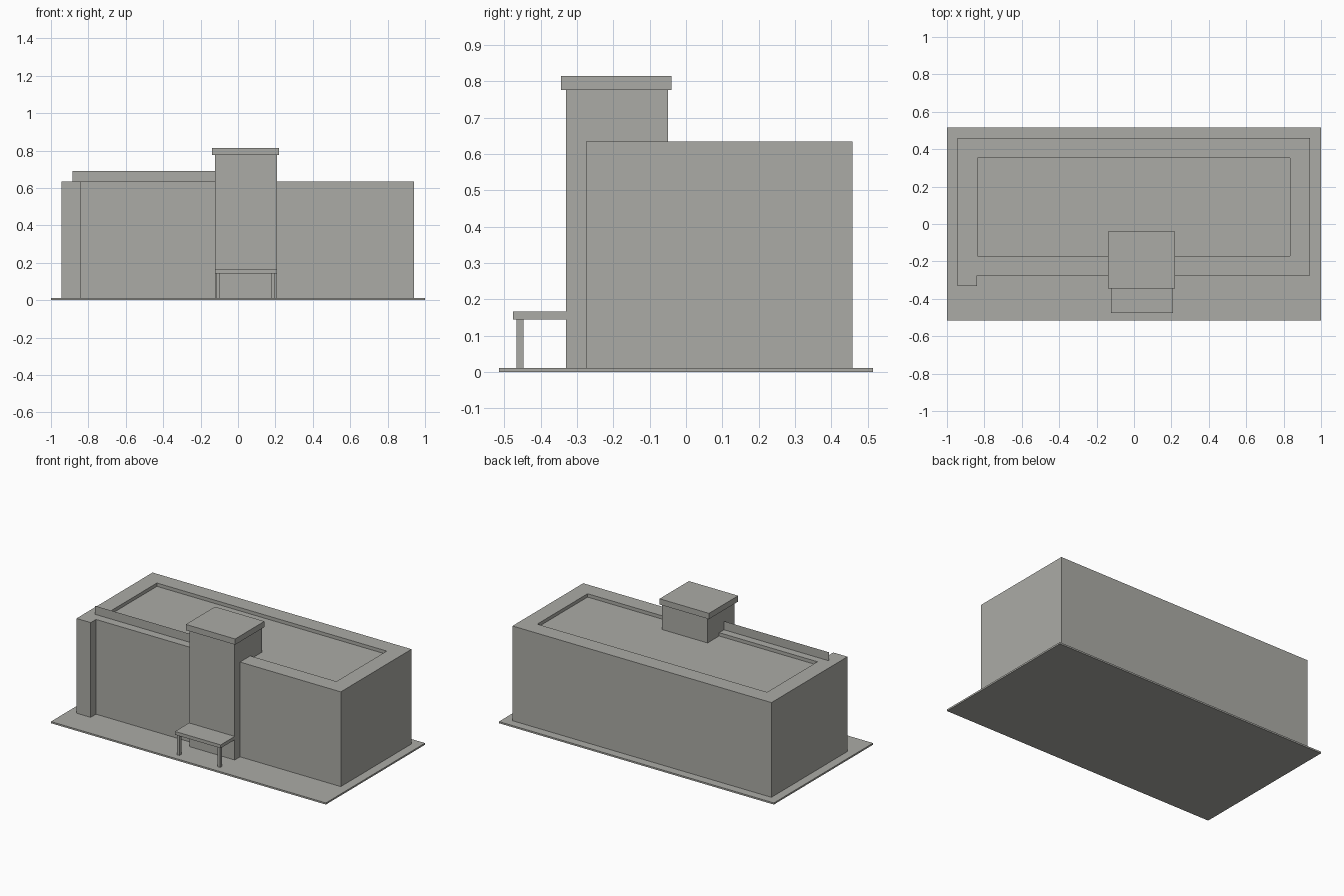
import bpy, bmesh
from mathutils import Vector

if "Cube" in bpy.data.objects:
    bpy.data.objects.remove(bpy.data.objects["Cube"])

stone = bpy.data.materials.new("warm_grey")
stone.diffuse_color = (0.41, 0.41, 0.38, 1)
stone.use_nodes = True
stone.node_tree.nodes["Principled BSDF"].inputs["Base Color"].default_value = stone.diffuse_color


def finish(name, bm):
    mesh = bpy.data.meshes.new(name)
    bm.to_mesh(mesh)
    bm.free()
    mesh.materials.append(stone)
    obj = bpy.data.objects.new(name, mesh)
    bpy.context.collection.objects.link(obj)
    return obj


def box_bm(x, y, z):
    bm = bmesh.new()
    bmesh.ops.create_cube(bm, size=1)
    for v in bm.verts:
        v.co = Vector([lo + (c + 0.5) * (hi - lo) for c, (lo, hi) in zip(v.co, (x, y, z))])
    return bm


def box(name, x, y, z):
    return finish(name, box_bm(x, y, z))


# Ground slab
box("base_slab", (-1, 1), (-0.515, 0.515), (0, 0.011))

# Main block with a shallow sunken roof
bm = box_bm((-0.943, 0.941), (-0.276, 0.459), (0.011, 0.634))
bm.normal_update()
roof = max(bm.faces, key=lambda f: f.calc_center_median().z)
bmesh.ops.inset_region(bm, faces=[roof], thickness=0.106, use_even_offset=True)
sunk = bmesh.ops.extrude_discrete_faces(bm, faces=[roof])["faces"][0]
for v in sunk.verts:
    v.co.z -= 0.022
finish("main_block", bm)

# Pier at the left end of the front
box("corner_pier", (-0.943, -0.84), (-0.331, -0.276), (0.011, 0.634))

# Entrance tower and its cap
box("tower", (-0.122, 0.208), (-0.331, -0.05), (0.011, 0.777))
box("tower_cap", (-0.139, 0.22), (-0.344, -0.04), (0.777, 0.815))

# Thin upright panel along the left half of the front rim
bm = bmesh.new()
bm.faces.new([bm.verts.new(p) for p in ((-0.885, -0.22, 0.634), (-0.122, -0.22, 0.634),
                                       (-0.122, -0.22, 0.69), (-0.885, -0.22, 0.69))])
finish("roof_panel", bm)

# Entrance canopy on two posts
box("canopy", (-0.124, 0.208), (-0.477, -0.331), (0.144, 0.166))
for side, x0 in (("left", -0.118), ("right", 0.177)):
    box(side + "_canopy_post", (x0, x0 + 0.02), (-0.467, -0.447), (0.011, 0.144))
